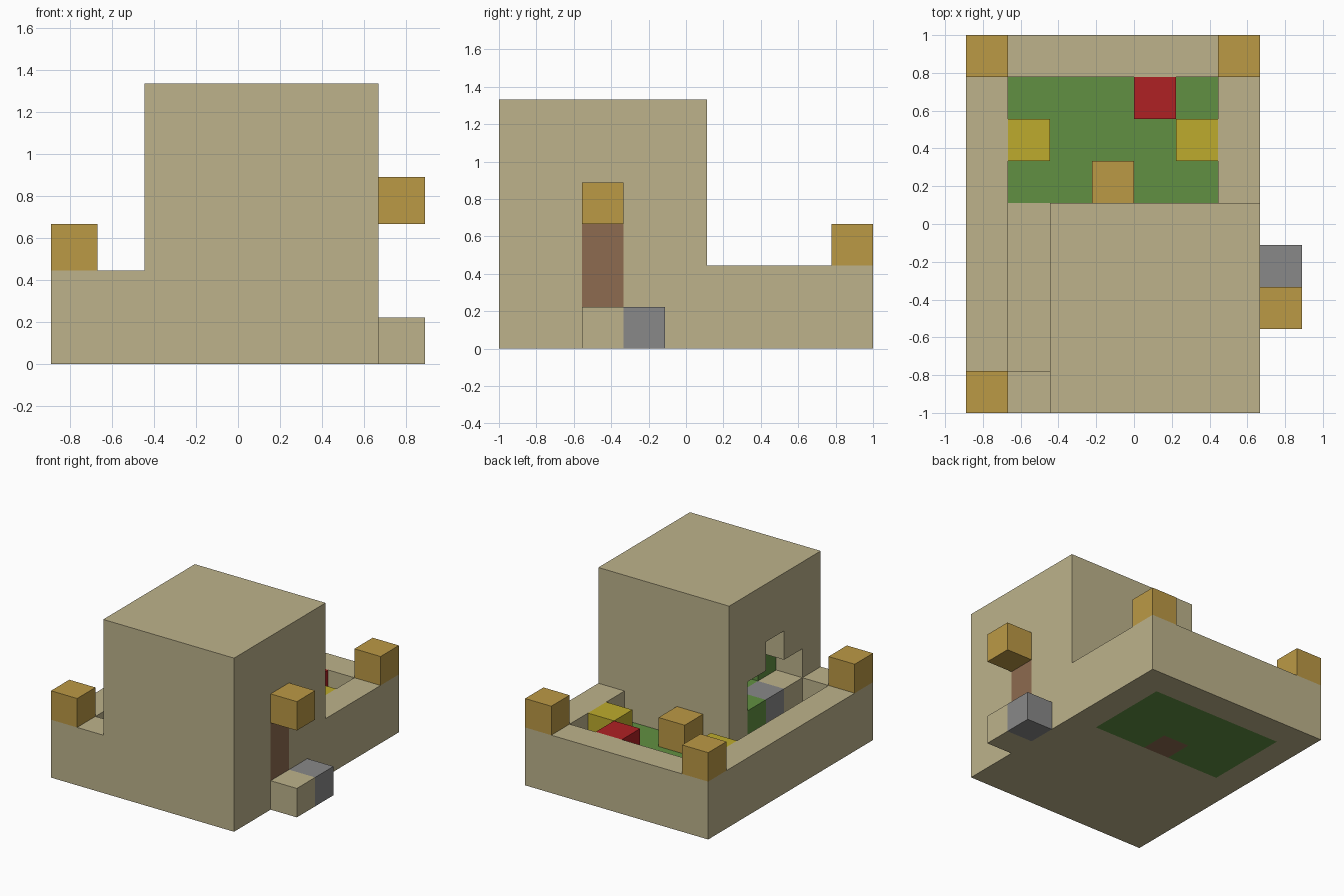
import bpy
import bmesh
from mathutils import Vector

if "Cube" in bpy.data.objects:
    bpy.data.objects.remove(bpy.data.objects["Cube"], do_unlink=True)

UNIT = 2 / 9                      # one block
ORIGIN = Vector((-4, -4.5, 0))    # block grid corner


def material(name, *rgb):
    mat = bpy.data.materials.new(name)
    mat.use_nodes = True
    mat.diffuse_color = (*rgb, 1)
    mat.node_tree.nodes["Principled BSDF"].inputs["Base Color"].default_value = (*rgb, 1)
    return mat


sand = material("sandstone", 0.51, 0.45, 0.26)
amber = material("amber lamp", 0.50, 0.32, 0.06)
grass = material("grass green", 0.12, 0.28, 0.054)
red = material("flower red", 0.43, 0.015, 0.017)
yellow = material("flower yellow", 0.51, 0.41, 0.026)
grey = material("stone grey", 0.25, 0.25, 0.25)
wood = material("wood brown", 0.27, 0.147, 0.08)


def prism(name, outline, bottom, top, mat):
    """Extrude a plan outline, given in blocks, between two heights."""
    bm = bmesh.new()
    face = bm.faces.new([bm.verts.new((Vector((x, y, bottom)) + ORIGIN) * UNIT)
                         for x, y in outline])
    moved = bmesh.ops.extrude_face_region(bm, geom=[face])["geom"]
    bmesh.ops.translate(bm, vec=(0, 0, (top - bottom) * UNIT),
                        verts=[v for v in moved if isinstance(v, bmesh.types.BMVert)])
    bmesh.ops.recalc_face_normals(bm, faces=bm.faces)
    mesh = bpy.data.meshes.new(name)
    bm.to_mesh(mesh)
    bm.free()
    mesh.materials.append(mat)
    obj = bpy.data.objects.new(name, mesh)
    bpy.context.scene.collection.objects.link(obj)
    return obj


def box(name, low, high, mat):
    (x0, y0, z0), (x1, y1, z1) = low, high
    return prism(name, [(x0, y0), (x1, y0), (x1, y1), (x0, y1)], z0, z1, mat)


def block(name, x, y, z, mat, height=1):
    return box(name, (x, y, z), (x + 1, y + 1, z + height), mat)


def carve(target, low, high):
    """Cut a box out of the target and bake the result."""
    cutter = box("cutter", low, high, sand)
    cutter.hide_render = True
    mod = target.modifiers.new("cut", "BOOLEAN")
    mod.operation, mod.solver, mod.object = "DIFFERENCE", "EXACT", cutter
    graph = bpy.context.evaluated_depsgraph_get()
    baked = bpy.data.meshes.new_from_object(target.evaluated_get(graph))
    target.modifiers.clear()
    target.data = baked
    bpy.data.objects.remove(cutter, do_unlink=True)


# Hollow tower with a stepped window and a door slot
tower = box("tower", (2, 0, 0), (7, 5, 6), sand)
carve(tower, (3, 1, 1), (6, 4, 5))
carve(tower, (1.5, 1, 2), (3.5, 4, 3))
carve(tower, (1.5, 2, 2.5), (3.5, 3, 4))
carve(tower, (1.5, 2, 1), (3.5, 4, 2.5))
carve(tower, (6.5, 2, 1), (7.5, 3, 3))

# Room contents and window sill
box("room_grass", (3, 1, 1), (6, 4, 2), grass)
block("room_bush", 3, 1, 2, grass)
block("sill_stone", 2, 2, 1, grey)
block("sill_grass", 2, 3, 1, grass)

# Entrance on the side
box("door", (6.5, 2, 1), (7, 3, 3), wood)
block("door_step", 7, 2, 0, sand)
block("stone_step", 7, 3, 0, grey)
block("door_lamp", 7, 2, 3, amber)

# Courtyard wall with corner lamps
prism("courtyard_wall", [(0, 0), (2, 0), (2, 1), (1, 1), (1, 8), (6, 8),
                         (6, 5), (7, 5), (7, 9), (0, 9)], 0, 2, sand)
for name, x, y in (("front_corner", 0, 0), ("back_right", 0, 8), ("back_left", 6, 8)):
    block(name + "_lamp", x, y, 2, amber)

# Passage and garden floors
box("passage_floor", (1, 1, 0), (2, 5, 1), sand)
prism("garden_lawn", [(1, 5), (3, 5), (3, 6), (4, 6), (4, 5), (6, 5), (6, 8), (1, 8)],
      0, 1, grass)

# Garden lamp and flowers
block("garden_post", 3, 5, 0, wood)
block("garden_lamp", 3, 5, 1, amber)
block("red_flower", 4, 7, 1, red)
for side, x in (("right", 1), ("left", 5)):
    block("yellow_flower_" + side, x, 6, 1, yellow)
